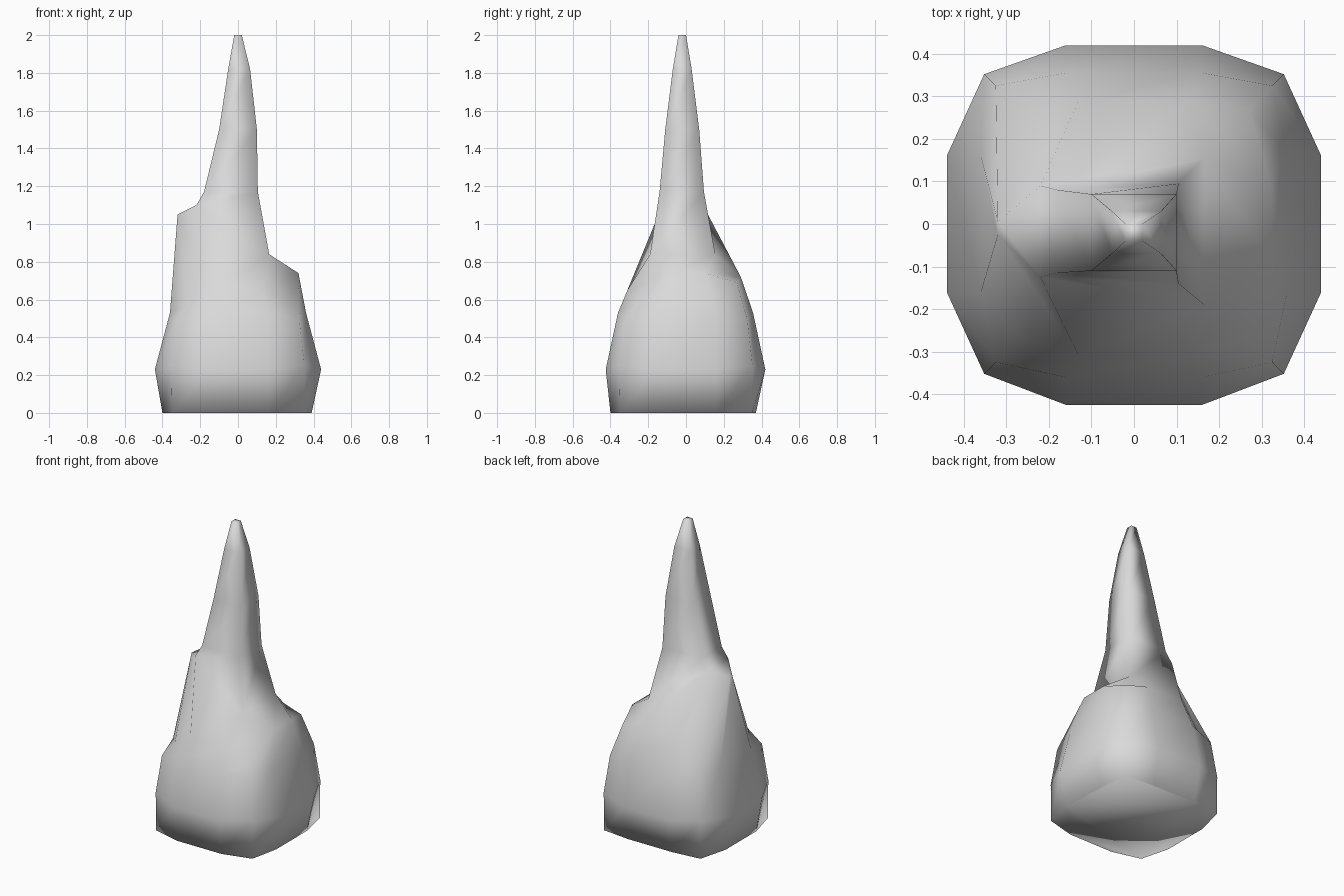
import bpy
import bmesh

if "Cube" in bpy.data.objects:
    bpy.data.objects.remove(bpy.data.objects["Cube"], do_unlink=True)


def make_material(name, color):
    mat = bpy.data.materials.new(name)
    mat.use_nodes = True
    mat.diffuse_color = color
    mat.node_tree.nodes["Principled BSDF"].inputs["Base Color"].default_value = color
    return mat


def body_ring(left, right, front, back, corner, z, corner_z, mid=0.16):
    """Twelve points: four corners with two points on every side between them."""
    c, m = corner, mid
    return [
        [-c, -c, corner_z], [-m, front, z], [m, front, z],
        [c, -c, corner_z], [right, -m, z], [right, m, z],
        [c, c, corner_z], [m, back, z], [-m, back, z],
        [-c, c, corner_z], [left, m, z], [left, -m, z],
    ]


def spire_ring(left, right, front, back, z):
    return [[left, front, z], [right, front, z], [right, back, z], [left, back, z]]


def bridge(bm, lower, upper):
    n = len(lower)
    for i in range(n):
        j = (i + 1) % n
        bm.faces.new((lower[i], lower[j], upper[j], upper[i]))


# Rock body, from the base to the shoulder
base = body_ring(-0.40, 0.39, -0.40, 0.37, 0.35, 0, 0)
belly = body_ring(-0.44, 0.44, -0.425, 0.42, 0.352, 0.23, 0.25)
waist = body_ring(-0.36, 0.36, -0.36, 0.355, 0.325, 0.53, 0.49)
shoulder = body_ring(-0.32, 0.32, -0.31, 0.29, 0.27, 0.65, 0.57, mid=0.13)

# Uneven shoulder: back edge, right ledge and pointed left ledge
for i in (7, 8):
    shoulder[i][2] = 0.72
for i in (4, 5):
    shoulder[i][2] = 0.74
shoulder[4][1], shoulder[5][1] = -0.08, 0.10
shoulder[6][2] = 0.69
for i, y in ((10, 0.005), (11, -0.025)):
    shoulder[i][1:] = y, 1.05

# Square spire, its foot raised on the left to meet the pointed ledge
foot = spire_ring(-0.22, 0.165, -0.19, 0.155, 0.84)
foot[0][1:] = -0.125, 1.10
foot[3][1:] = 0.09, 1.10
neck = spire_ring(-0.18, 0.105, -0.14, 0.095, 1.17)
neck[0][1], neck[3][1] = -0.115, 0.08
spire = [
    foot, neck,
    spire_ring(-0.10, 0.10, -0.11, 0.07, 1.5),
    spire_ring(-0.052, 0.064, -0.07, 0.03, 1.82),
    spire_ring(-0.02, 0.02, -0.04, 0, 2),
]

bm = bmesh.new()
body_verts = [[bm.verts.new(p) for p in r] for r in (base, belly, waist, shoulder)]
spire_verts = [[bm.verts.new(p) for p in r] for r in spire]
for rings in (body_verts, spire_verts):
    for lower, upper in zip(rings, rings[1:]):
        bridge(bm, lower, upper)

# Top of the body, between the shoulder and the foot of the spire
rim, inner = body_verts[-1], spire_verts[0]
for k in range(4):
    c = 3 * k
    bm.faces.new((rim[c - 1], rim[c], rim[c + 1], inner[k]))
    bm.faces.new((rim[c + 1], rim[c + 2], inner[(k + 1) % 4], inner[k]))

# Underside and tip
bm.faces.new(body_verts[0][::-1])
bm.faces.new(spire_verts[-1])
bmesh.ops.recalc_face_normals(bm, faces=bm.faces[:])
for f in bm.faces:
    f.smooth = True

mesh = bpy.data.meshes.new("rock_spire")
bm.to_mesh(mesh)
bm.free()
mesh.materials.append(make_material("stone grey", (0.7, 0.7, 0.7, 1)))
rock = bpy.data.objects.new("rock_spire", mesh)
bpy.context.collection.objects.link(rock)
